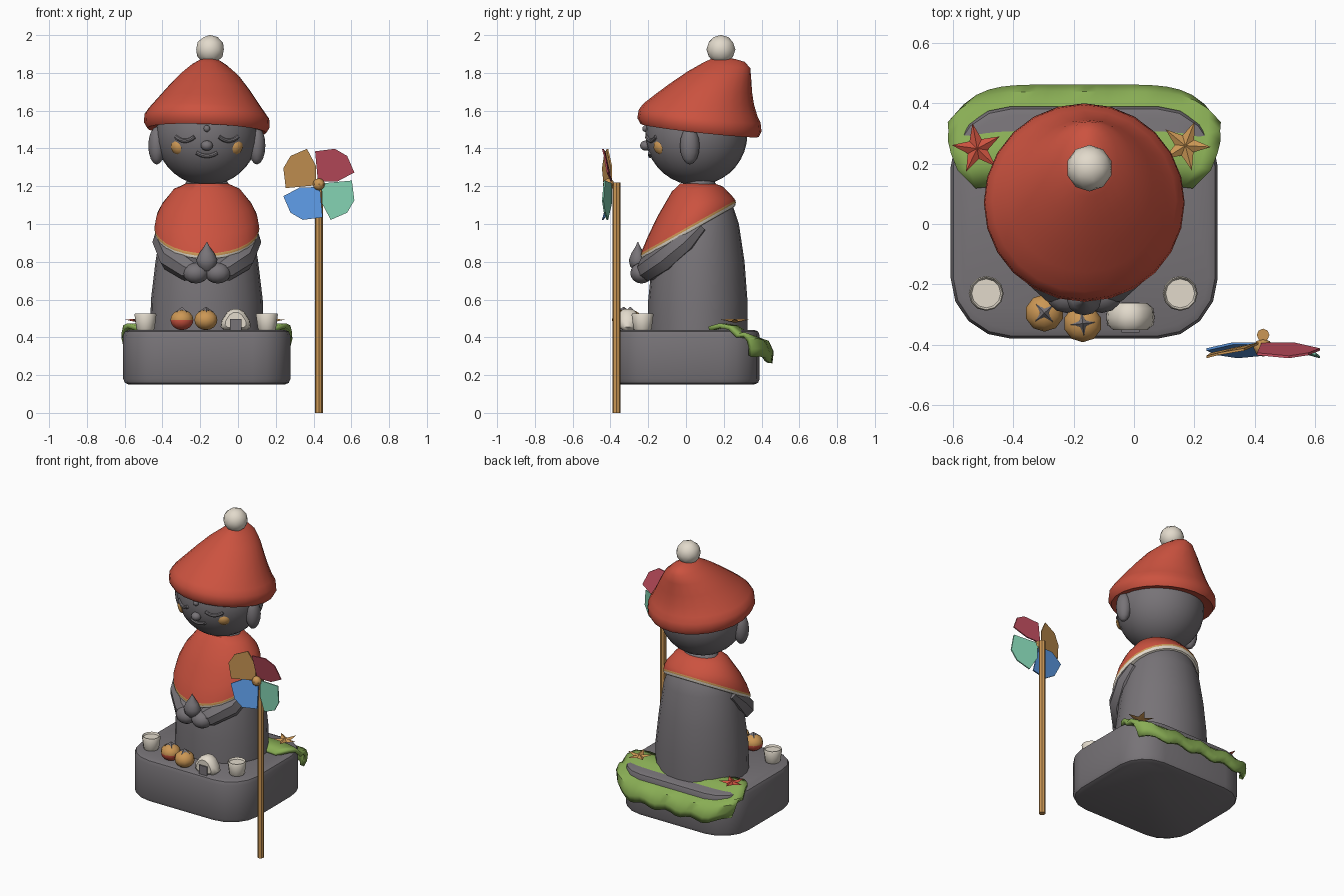
import bpy, bmesh, math
from mathutils import Vector, Matrix

if "Cube" in bpy.data.objects:
    bpy.data.objects.remove(bpy.data.objects["Cube"])

CX, CY = -0.165, 0.06           # statue axis
COLOURS = {
    "stone": (0.185, 0.172, 0.185), "red": (0.60, 0.085, 0.05), "cream": (0.76, 0.70, 0.60),
    "tan": (0.60, 0.31, 0.09), "moss": (0.25, 0.42, 0.09), "pink": (0.56, 0.08, 0.12),
    "teal": (0.22, 0.62, 0.43), "blue": (0.10, 0.30, 0.72),
}
MATS = {}
for n, c in COLOURS.items():
    MATS[n] = bpy.data.materials.new(n)
    MATS[n].diffuse_color = (*c, 1)


def finish(name, bm, *mats):
    bmesh.ops.recalc_face_normals(bm, faces=bm.faces)
    me = bpy.data.meshes.new(name)
    bm.to_mesh(me)
    bm.free()
    for m in mats:
        me.materials.append(MATS[m])
    ob = bpy.data.objects.new(name, me)
    bpy.context.collection.objects.link(ob)
    return ob


def loft(name, rings, *mats, bands=None):
    """Skin closed rings; bands gives a material index for each band."""
    bm = bmesh.new()
    vs = [[bm.verts.new(p) for p in r] for r in rings]
    n = len(rings[0])
    for k in range(len(vs) - 1):
        for i in range(n):
            j = (i + 1) % n
            f = bm.faces.new((vs[k][i], vs[k][j], vs[k + 1][j], vs[k + 1][i]))
            f.material_index = bands[k] if bands else 0
    bm.faces.new(vs[0])
    bm.faces.new(vs[-1]).material_index = bands[-1] if bands else 0
    return finish(name, bm, *mats)


def ellipse(cx, cy, z, rx, ry, n=24, sx=0.0, sy=0.0):
    """Ring at height z, tilted by slopes sx and sy."""
    out = []
    for i in range(n):
        a = 2 * math.pi * i / n
        dx, dy = rx * math.cos(a), ry * math.sin(a)
        out.append((cx + dx, cy + dy, z + sx * dx + sy * dy))
    return out


def ball(name, loc, size, mat, seg=16, rings=10, rot=None):
    bm = bmesh.new()
    bmesh.ops.create_uvsphere(bm, u_segments=seg, v_segments=rings, radius=1)
    m = Matrix.Translation(loc) @ (rot or Matrix()) @ Matrix.Diagonal((*size, 1))
    bmesh.ops.transform(bm, matrix=m, verts=bm.verts)
    return finish(name, bm, mat)


def tube(name, pts, radius, mat, radii=None):
    cu = bpy.data.curves.new(name, 'CURVE')
    cu.dimensions, cu.bevel_depth, cu.bevel_resolution = '3D', radius, 2
    cu.use_fill_caps = True
    sp = cu.splines.new('POLY')
    sp.points.add(len(pts) - 1)
    for i, p in enumerate(pts):
        sp.points[i].co = (*p, 1)
        sp.points[i].radius = radii[i] if radii else 1
    tmp = bpy.data.objects.new(name + "_path", cu)
    bpy.context.collection.objects.link(tmp)
    bpy.context.view_layer.update()
    me = bpy.data.meshes.new_from_object(tmp.evaluated_get(bpy.context.evaluated_depsgraph_get()))
    bpy.data.objects.remove(tmp)
    me.name = name
    me.materials.clear()
    me.materials.append(MATS[mat])
    ob = bpy.data.objects.new(name, me)
    bpy.context.collection.objects.link(ob)


def star(name, loc, points, r_out, r_in, mat, turn=0.0, lift=0.015, droop=0.0):
    bm = bmesh.new()
    rim = []
    for i in range(points * 2):
        a = turn + math.pi * i / points
        r = r_in if i % 2 else r_out
        rim.append(bm.verts.new((loc[0] + r * math.cos(a), loc[1] + r * math.sin(a),
                                 loc[2] - (0 if i % 2 else droop))))
    for z in (loc[2] + lift, loc[2] - 0.008):
        c = bm.verts.new((loc[0], loc[1], z))
        for i in range(len(rim)):
            bm.faces.new((rim[i], rim[(i + 1) % len(rim)], c))
    finish(name, bm, mat)


# Plinth: block with widely rounded corners and softened rims
bm = bmesh.new()
bmesh.ops.create_cube(bm, size=1)
bmesh.ops.transform(bm, verts=bm.verts, matrix=Matrix.Translation((CX, 0.005, 0.295))
                    @ Matrix.Diagonal((0.885, 0.77, 0.29, 1)))
up = [e for e in bm.edges if abs(e.verts[0].co.z - e.verts[1].co.z) > 0.1]
bmesh.ops.bevel(bm, geom=up, offset=0.2, segments=4, profile=0.5, affect='EDGES')
rim = [e for e in bm.edges if abs(e.verts[0].co.z - e.verts[1].co.z) < 0.01]
bmesh.ops.bevel(bm, geom=rim, offset=0.03, segments=2, profile=0.5, affect='EDGES')
finish("plinth", bm, "stone")

# Robe body
prof = [(0.42, 0.30, -0.20, 0.325), (0.6, 0.296, -0.2, 0.325), (0.8, 0.272, -0.18, 0.31),
        (1.0, 0.238, -0.13, 0.28), (1.09, 0.20, -0.08, 0.25), (1.15, 0.15, -0.03, 0.2),
        (1.24, 0.1, 0.0, 0.14)]
loft("robe", [ellipse(CX, (a + b) / 2, z, rx, (b - a) / 2) for z, rx, a, b in prof], "stone")

# Bib with tan piping and cream lining
SL = 0.56
prof = [(1.215, 0.11, -0.03, 0.15, 0), (1.185, 0.175, -0.075, 0.195, 0.1), (1.10, 0.24, -0.15, 0.235, 0.3),
        (1.04, 0.267, -0.2, 0.25, 0.45), (0.985, 0.277, -0.24, 0.262, SL), (0.972, 0.278, -0.243, 0.264, SL),
        (0.955, 0.272, -0.238, 0.26, SL), (0.953, 0.235, -0.19, 0.22, SL)]
loft("bib", [ellipse(CX, (a + b) / 2, z, rx, (b - a) / 2, 28, 0, s) for z, rx, a, b, s in prof],
     "red", "tan", "cream", bands=[0, 0, 0, 0, 1, 2, 2])

# Head, ears and face
HC, R = Vector((CX, 0.055, 1.475)), 0.27
ball("head", HC, (R, R, R), "stone", 28, 18)


def face(dx, z, out=0.0):
    return (CX + dx, HC.y - math.sqrt(R * R - dx * dx - (z - HC.z) ** 2) - out, z)


ball("forehead_dot", face(0, 1.505), (0.018, 0.018, 0.018), "stone", 10, 6)
ball("nose", face(0, 1.415, 0.005), (0.032, 0.03, 0.027), "stone", 12, 8)
tube("mouth", [face(-0.055 + 0.0157 * i, 1.36 + 0.018 * ((i - 3.5) / 3.5) ** 2) for i in range(8)], 0.011, "stone")
for s, side in ((-1, "left"), (1, "right")):
    ball(side + "_ear", (CX + s * 0.265, 0.02, 1.415), (0.045, 0.052, 0.1), "stone", 12, 8)
    tube(side + "_eye", [face(s * (0.065 + 0.0143 * i), 1.44 + 0.022 * ((i - 3.5) / 3.5) ** 2)
                         for i in range(8)], 0.011, "stone")
    p = Vector(face(s * 0.163, 1.403))
    rot = (p - HC).to_track_quat('Z', 'Y').to_matrix().to_4x4()
    ball(side + "_cheek", p, (0.036, 0.036, 0.014), "tan", 8, 4, rot)
    # Sleeve and hand
    tube(side + "_sleeve", [(CX + s * x, y, z) for x, y, z in
         ((0.225, 0.08, 0.99), (0.225, 0.0, 0.91), (0.18, -0.11, 0.82), (0.09, -0.20, 0.76), (0.05, -0.22, 0.745))],
         0.075, "stone", [0.5, 0.85, 1, 0.9, 0.6])
    ball(side + "_hand", (CX + s * 0.058, -0.235, 0.74), (0.068, 0.06, 0.055), "stone", 12, 8)

# Jewel held in the hands
loft("jewel", [ellipse(CX, -0.255, z, r, r * 0.85, 12) for z, r in
               ((0.75, 0.02), (0.775, 0.048), (0.81, 0.056), (0.845, 0.04), (0.88, 0.015), (0.905, 0.002))], "stone")

# Knitted hat leaning back, and pompom
prof = [(1.505, 0.27, CX, -0.2, 0.34), (1.495, 0.315, CX, -0.24, 0.385), (1.525, 0.333, CX, -0.258, 0.4),
        (1.57, 0.33, CX, -0.25, 0.395), (1.605, 0.305, CX, -0.225, 0.378), (1.66, 0.262, -0.16, -0.16, 0.36),
        (1.72, 0.215, -0.155, -0.085, 0.35), (1.79, 0.155, -0.15, 0.01, 0.345),
        (1.84, 0.095, -0.15, 0.09, 0.34), (1.868, 0.05, -0.15, 0.14, 0.31), (1.878, 0.02, -0.15, 0.18, 0.26)]
loft("hat", [ellipse(c, (a + b) / 2, z, rx, (b - a) / 2, 24, -0.04, -0.11) for z, rx, c, a, b in prof], "red")
bm = bmesh.new()
bmesh.ops.create_icosphere(bm, subdivisions=2, radius=0.077, matrix=Matrix.Translation((-0.148, 0.185, 1.924)))
finish("pompom", bm, "cream")

# Moss sheet draped over the back rim of the plinth
rows = [(0.13, 0.445, 0.36), (0.2, 0.462, 0.42), (0.27, 0.452, 0.44), (0.33, 0.41, 0.45),
        (0.39, 0.385, 0.45), (0.43, 0.36, 0.445), (0.45, 0.315, 0.43), (0.445, 0.275, 0.41)]
N = 22
bm = bmesh.new()
grid = []
for k, (y, z, w) in enumerate(rows):
    line = []
    for i in range(N + 1):
        t = 2 * i / N - 1
        wob = 0.012 * math.sin(i * 1.3) * (k > 4)
        line.append(bm.verts.new((CX + w * t, y - 0.11 * abs(t) ** 6 * (y / 0.45) ** 2,
                                  z + wob + 0.03 * abs(t) ** 6 * (k > 3))))
    grid.append(line)
for a, b in zip(grid, grid[1:]):
    for i in range(N):
        bm.faces.new((a[i], a[i + 1], b[i + 1], b[i]))
moss = finish("moss", bm, "moss")
mod = moss.modifiers.new("thickness", 'SOLIDIFY')
mod.thickness, mod.offset = 0.025, 0

# Fallen leaves
star("red_leaf", (-0.52, 0.25, 0.485), 5, 0.085, 0.035, "red", 1.75, 0.012, -0.01)
star("tan_leaf", (0.17, 0.26, 0.485), 5, 0.085, 0.035, "tan", 1.2, 0.012, -0.01)

# Offerings: cups, fruit and rice ball
for x, side in ((-0.49, "left"), (0.153, "right")):
    loft(side + "_cup", [ellipse(x, -0.23, z, r, r, 12) for z, r in
                         ((0.438, 0.043), (0.445, 0.048), (0.52, 0.058), (0.527, 0.054), (0.515, 0.048))], "cream")
for x, y, name in ((-0.297, -0.295, "left_fruit"), (-0.17, -0.33, "right_fruit")):
    ob = ball(name, (x, y, 0.492), (0.064, 0.062, 0.054), "tan", 10, 8)
    if name == "left_fruit":
        ob.data.materials.append(MATS["red"])
        for f in ob.data.polygons:
            f.material_index = int(f.center.z < 0.485)
    star(name + "_calyx", (x, y, 0.546), 4, 0.042, 0.014, "stone", 0.75 if x < -0.2 else 0.1, 0.016, 0.012)
outline = [(-0.06, 0.437), (-0.08, 0.455), (-0.075, 0.49), (-0.045, 0.535), (-0.018, 0.551),
           (0.018, 0.551), (0.045, 0.535), (0.075, 0.49), (0.08, 0.455), (0.06, 0.437)]
loft("rice_ball", [[(-0.012 + x * k, y, 0.485 + (z - 0.485) * k) for x, z in outline]
                   for y, k in ((-0.352, 0.7), (-0.335, 0.95), (-0.31, 1), (-0.28, 0.95), (-0.262, 0.7))], "cream")
bm = bmesh.new()
bmesh.ops.create_cube(bm, size=1, matrix=Matrix.Translation((-0.012, -0.31, 0.467))
                      @ Matrix.Diagonal((0.06, 0.1, 0.06, 1)))
finish("rice_ball_wrap", bm, "stone")

# Pinwheel: stick, hub and four blades turned about the hub
loft("pinwheel_stick", [ellipse(0.428, -0.368, z, 0.021, 0.021, 8) for z in (0, 1.22)], "tan")
HUB = (0.428, 1.21)
ball("pinwheel_hub", (HUB[0], -0.41, HUB[1]), (0.032, 0.03, 0.032), "tan", 8, 6)
blade = [(0.015, 0.005, -0.4), (0.175, 0.02, -0.435), (0.188, -0.085, -0.445),
         (0.15, -0.15, -0.435), (0.063, -0.188, -0.42), (0.016, -0.1, -0.4)]
for k, col in enumerate(("teal", "pink", "tan", "blue")):
    c, s = round(math.cos(k * math.pi / 2)), round(math.sin(k * math.pi / 2))
    pts = [(HUB[0] + c * u - s * v, y, HUB[1] + s * u + c * v) for u, v, y in blade]
    loft(col + "_blade", [pts, [(x, y + 0.008, z) for x, y, z in pts]], col)

# Smooth rounded parts, keep crisp edges
bpy.ops.object.select_all(action='DESELECT')
for ob in bpy.context.scene.objects:
    if "blade" not in ob.name and "leaf" not in ob.name:
        ob.select_set(True)
        bpy.context.view_layer.objects.active = ob
bpy.ops.object.shade_smooth_by_angle(angle=math.radians(40))

for m in bpy.data.materials:
    if m.users and not m.is_grease_pencil:
        m.use_nodes = True
        m.node_tree.nodes["Principled BSDF"].inputs["Base Color"].default_value = m.diffuse_color
